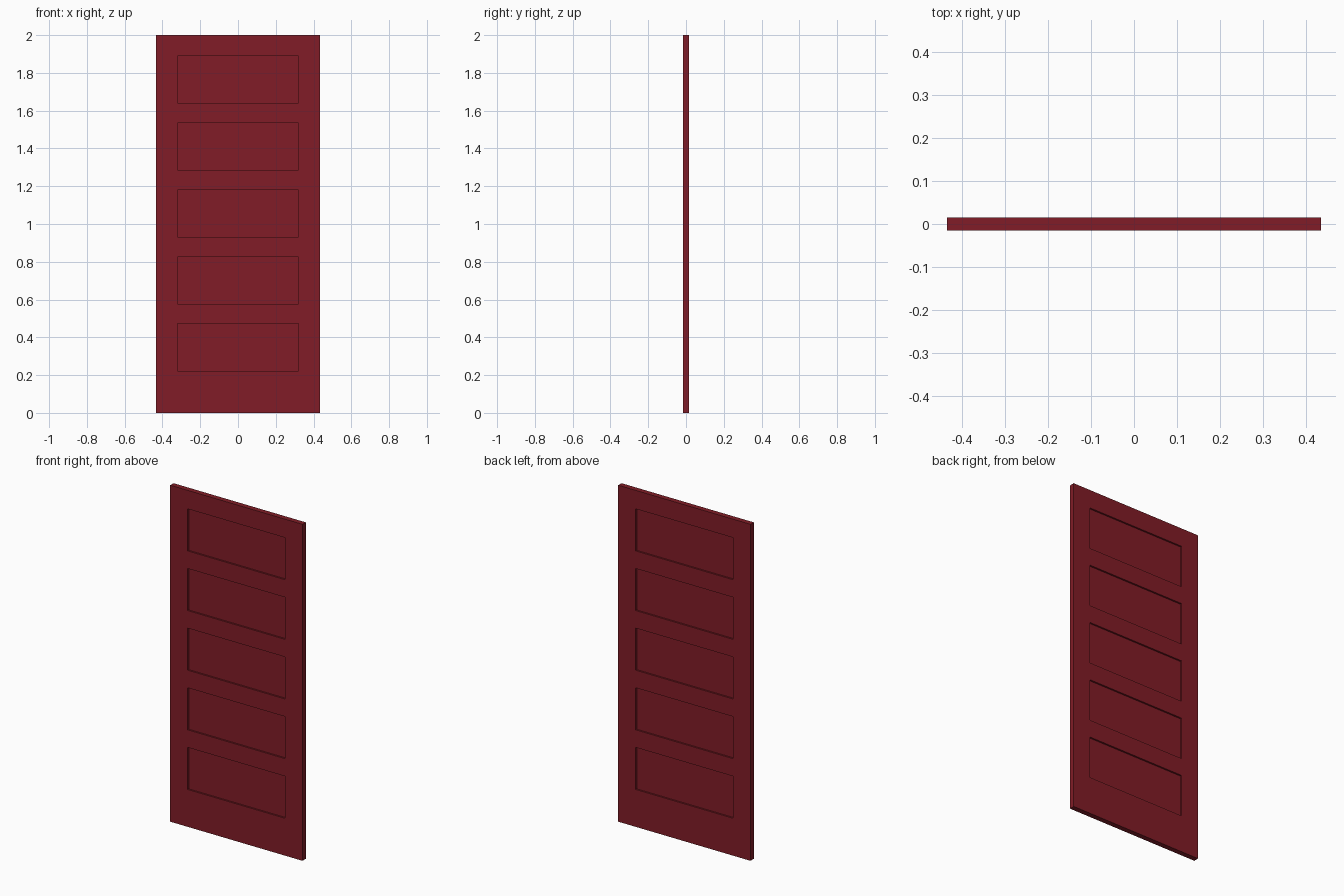
import bpy, bmesh
from mathutils import Vector, Matrix

if "Cube" in bpy.data.objects:
    bpy.data.objects.remove(bpy.data.objects["Cube"])

WIDTH, THICK, HEIGHT = 0.87, 0.031, 2.0
PANEL_HALF, PANEL_H, PITCH, FIRST, DEPTH = 0.32, 0.25, 0.3545, 0.222, 0.01

# Door slab
bm = bmesh.new()
bmesh.ops.create_cube(bm, size=1, matrix=Matrix.Translation((0, 0, HEIGHT / 2))
                      @ Matrix.Diagonal((WIDTH, THICK, HEIGHT, 1)))


def cut(co, normal):
    bmesh.ops.bisect_plane(bm, geom=bm.verts[:] + bm.edges[:] + bm.faces[:],
                           plane_co=co, plane_no=normal)


# Stile and rail lines
for x in (-PANEL_HALF, PANEL_HALF):
    cut((x, 0, 0), (1, 0, 0))
bottoms = [FIRST + i * PITCH for i in range(5)]
for z in bottoms:
    cut((0, 0, z), (0, 0, 1))
    cut((0, 0, z + PANEL_H), (0, 0, 1))


# Five recessed panels on both sides
def is_panel(f):
    c = f.calc_center_median()
    return (abs(f.normal.y) > 0.9 and abs(c.x) < PANEL_HALF
            and any(z < c.z < z + PANEL_H for z in bottoms))


bm.normal_update()
panels = [f for f in bm.faces if is_panel(f)]
for f in bmesh.ops.extrude_discrete_faces(bm, faces=panels)["faces"]:
    side = 1 if f.calc_center_median().y > 0 else -1
    bmesh.ops.translate(bm, verts=f.verts[:], vec=Vector((0, -side * DEPTH, 0)))
bmesh.ops.recalc_face_normals(bm, faces=bm.faces[:])

mesh = bpy.data.meshes.new("panelled_door")
bm.to_mesh(mesh)
bm.free()
door = bpy.data.objects.new("panelled_door", mesh)
bpy.context.collection.objects.link(door)

# Dark red paint
paint = bpy.data.materials.new("red_paint")
paint.diffuse_color = (0.22, 0.012, 0.02, 1)
paint.use_nodes = True
paint.node_tree.nodes["Principled BSDF"].inputs["Base Color"].default_value = paint.diffuse_color
mesh.materials.append(paint)
